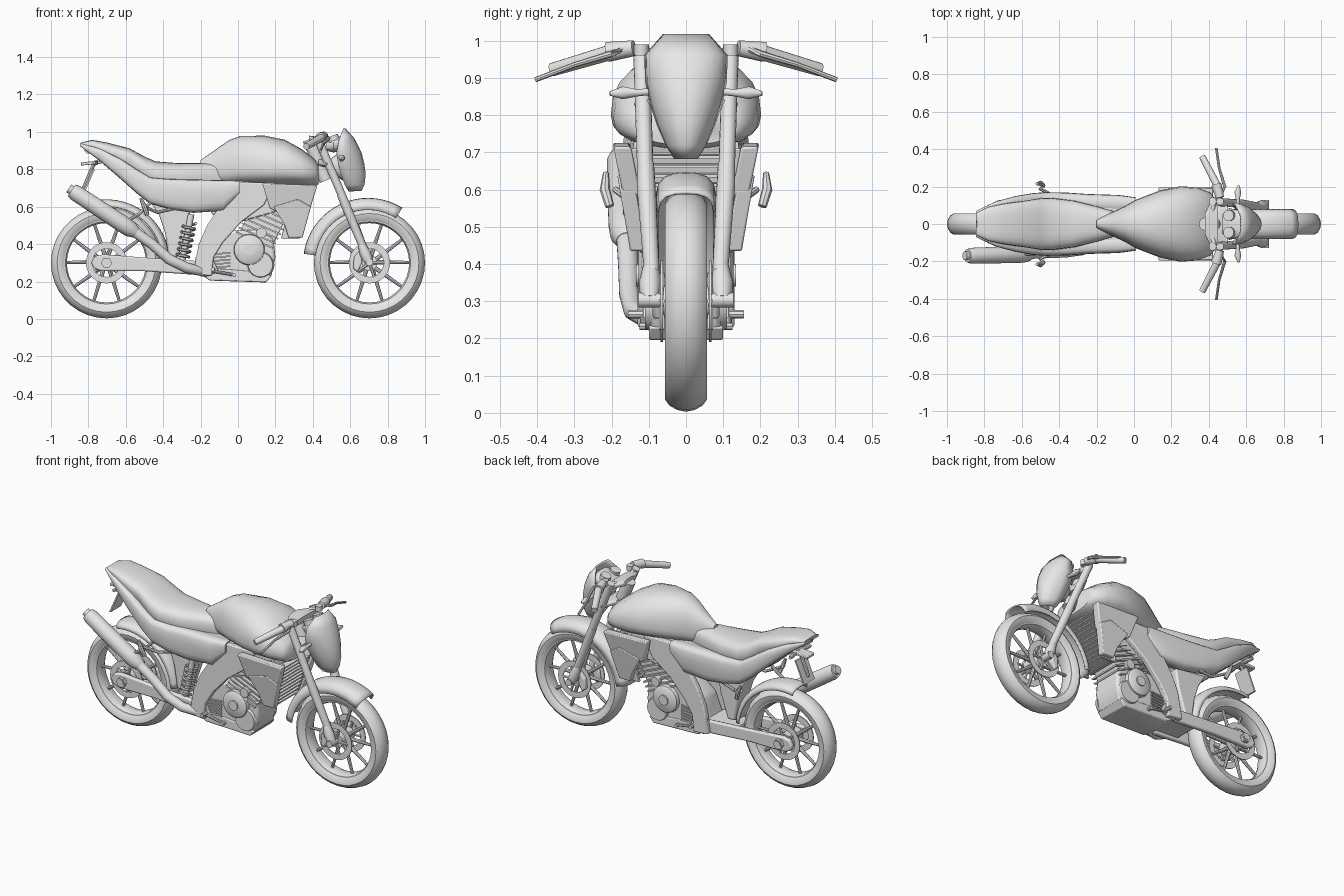
import bpy, bmesh, math
from mathutils import Vector

grey = bpy.data.materials.new("light_grey")
grey.diffuse_color = (0.8, 0.8, 0.8, 1)


def loft(name, rings, caps=True, wrap=False, closed=True, thick=0, bevel=0, angle=38):
    """Skin a list of equal-length point rings."""
    bm = bmesh.new()
    vs = [[bm.verts.new(p) for p in r] for r in rings]
    n, m = len(vs), len(vs[0])
    for i in range(n if wrap else n - 1):
        a, b = vs[i], vs[(i + 1) % n]
        for j in range(m if closed else m - 1):
            k = (j + 1) % m
            bm.faces.new((a[j], a[k], b[k], b[j]))
    if caps and closed and not wrap:
        bm.faces.new(vs[0])
        bm.faces.new(vs[-1])
    bmesh.ops.recalc_face_normals(bm, faces=bm.faces)
    me = bpy.data.meshes.new(name)
    bm.to_mesh(me)
    bm.free()
    me.materials.append(grey)
    me.shade_smooth()
    me.set_sharp_from_angle(angle=math.radians(angle))
    ob = bpy.data.objects.new(name, me)
    bpy.context.collection.objects.link(ob)
    if thick:
        mod = ob.modifiers.new("shell", 'SOLIDIFY')
        mod.thickness, mod.offset = thick, 0
    if bevel:
        mod = ob.modifiers.new("bevel", 'BEVEL')
        mod.width, mod.segments = bevel, 2
    return ob


def tube(name, pts, r, n=12):
    pts = [Vector(p) for p in pts]
    rs = r if isinstance(r, (list, tuple)) else [r] * len(pts)
    rings = []
    for i, p in enumerate(pts):
        t = (pts[min(i + 1, len(pts) - 1)] - pts[max(i - 1, 0)]).normalized()
        u = t.cross(Vector((0, 1, 0)) if abs(t.y) < .9 else Vector((0, 0, 1))).normalized()
        v = t.cross(u)
        rings.append([p + rs[i] * (u * math.cos(a) + v * math.sin(a))
                      for a in (2 * math.pi * k / n for k in range(n))])
    return loft(name, rings)


def lathe(name, prof, cx, cz, n=36):
    """Spin a closed (radius, y) profile about the y axis."""
    rings = []
    for k in range(n):
        a = 2 * math.pi * k / n
        rings.append([(cx + r * math.cos(a), y, cz + r * math.sin(a)) for r, y in prof])
    return loft(name, rings, wrap=True)


def plate(name, poly, y0, y1, bevel=0, lean=0):
    """Extrude an (x, z) outline from y0 to y1; lean shifts y with height."""
    return loft(name, [[(x, y + lean * (z - .6), z) for x, z in poly] for y in (y0, y1)], bevel=bevel)


def oval(x, yc, hw, zt, zm, zb, p=.8, n=24):
    pts = []
    for k in range(n):
        a = 2 * math.pi * k / n
        c, s = math.cos(a), math.sin(a)
        h = zt - zm if s > 0 else zm - zb
        pts.append((x, yc + hw * math.copysign(abs(c) ** p, c),
                    zm + h * math.copysign(abs(s) ** p, s)))
    return pts


def fender(name, cx, cz, a0, a1, r, hw, drop, n=18):
    rings = []
    for i in range(n + 1):
        a = math.radians(a0 + (a1 - a0) * i / n)
        row = []
        for k in range(9):
            t = -1 + k / 4
            rr = r - drop * abs(t) ** 2.5
            row.append((cx + rr * math.cos(a), hw * math.sin(t * math.pi / 2), cz + rr * math.sin(a)))
        rings.append(row)
    return loft(name, rings, closed=False, thick=.008, angle=60)


# Wheels
tyre = [(.225, -.04), (.245, -.053), (.264, -.056), (.28, -.045), (.292, -.024), (.297, 0)]
tyre += [(r, -y) for r, y in tyre[-2::-1]]
rim = [(.212, -.022), (.22, -.04), (.235, -.042), (.235, .042), (.22, .04), (.212, .022)]
for tag, cx in (("front", .703), ("rear", -.703)):
    lathe(tag + "_tyre", tyre, cx, .3)
    lathe(tag + "_rim", rim, cx, .3)
    tube(tag + "_hub", [(cx, -.06, .3), (cx, .06, .3)], .042, 20)
    tube(tag + "_axle", [(cx, -.128, .303), (cx, .128, .303)], .02)
    for k in range(5):
        for d in (-13, 13):
            a, b = math.radians(72 * k + 90 + d * .8), math.radians(72 * k + 90 + d * 1.35)
            tube(tag + "_spoke", [(cx + .035 * math.cos(a), 0, .3 + .035 * math.sin(a)),
                                  (cx + .22 * math.cos(b), 0, .3 + .22 * math.sin(b))], [.012, .008], 8)
    for y in (-.065, .065):
        lathe(tag + "_disc", [(.075, y - .003), (.11, y - .003), (.11, y + .003), (.075, y + .003)], cx, .3)
        for k in range(5):
            a = math.radians(72 * k)
            tube(tag + "_disc_arm", [(cx, y, .3), (cx + .08 * math.cos(a), y, .3 + .08 * math.sin(a))], .008, 6)

# Mudguards
fender("front_mudguard", .695, .3, 172, 58, .343, .077, .06)
fender("rear_hugger", -.703, .3, 102, 5, .335, .07, .035)
plate("rear_inner_guard", [(-.47, .63), (-.25, .6), (-.27, .48), (-.32, .33), (-.37, .33), (-.39, .46), (-.42, .55)], -.06, .06, .01)

# Front fork, calipers, handlebar, levers, indicators
for s in (1, -1):
    tube("fork_upper", [(.42, s * .12, .98), (.575, s * .108, .615)], .022, 16)
    tube("fork_lower", [(.55, s * .109, .67), (.575, s * .107, .61), (.67, s * .092, .38)], [.023, .025, .021], 16)
    tube("fork_foot", [(.66, s * .094, .40), (.68, s * .097, .35), (.70, s * .097, .305)], [.02, .03, .025], 12)
    plate("front_caliper", [(.62, .33), (.655, .37), (.665, .30), (.64, .25), (.615, .27)], s * .05, s * .09, .008)
    tube("handlebar", [(.40, 0, .95), (.42, s * .08, .965), (.455, s * .17, .975), (.41, s * .27, .95)], .012)
    tube("grip", [(.445, s * .205, .968), (.365, s * .36, .922)], [.021, .018], 14)
    tube("control_housing", [(.46, s * .14, .98), (.44, s * .21, .97)], [.022, .028], 10)
    tube("reservoir", [(.46, s * .12, .96), (.46, s * .12, .99)], .02)
    tube("lever", [(.46, s * .15, .985), (.485, s * .2, .965), (.455, s * .3, .935), (.44, s * .405, .895)], [.01, .009, .007, .007], 8)
    tube("front_indicator", [(.555, s * .08, .865), (.555, s * .13, .86), (.555, s * .17, .86), (.56, s * .205, .858)], [.01, .01, .018, .006], 10)
for x, z in ((.42, .955), (.47, .83)):
    loft("fork_clamp", [oval(x - .04, 0, .06, z + .025, z, z - .01), oval(x, 0, .14, z + .02, z, z - .02),
                        oval(x + .03, 0, .13, z + .015, z, z - .02)])
tube("steering_head", [(.38, 0, .96), (.47, 0, .74)], .035)

# Headlight fairing: open shell with lamp and dials
rows = []
for z, xf, xb, hw in ((1.015, .572, .562, .058), (.96, .62, .54, .107), (.89, .655, .527, .105),
                      (.83, .67, .535, .092), (.775, .678, .55, .074), (.72, .672, .57, .05), (.685, .655, .59, .028)):
    rows.append([(xb + (xf - xb) * math.sin(math.pi * k / 10) ** .8, hw * math.cos(math.pi * k / 10), z) for k in range(11)])
loft("headlight_fairing", rows, closed=False, thick=.01)
loft("headlight_body", [oval(.5, 0, .05, .86, .82, .78), oval(.56, 0, .075, .9, .82, .74), oval(.64, 0, .05, .88, .82, .75)])
loft("instrument_panel", [oval(.47, 0, .05, .94, .92, .9), oval(.51, 0, .085, .97, .93, .89), oval(.57, 0, .07, .98, .95, .9)])
for y in (-.045, .045):
    tube("dial", [(.52, y, .94), (.505, y, .98)], .03, 16)

# Fuel tank
loft("fuel_tank", [oval(x, 0, w, t, m, b, .85) for x, t, m, b, w in (
    (-.20, .85, .80, .74, .025), (-.12, .905, .80, .72, .062), (-.05, .955, .80, .72, .095), (.01, .978, .80, .72, .13),
    (.14, .98, .80, .715, .18), (.25, .958, .80, .71, .202), (.34, .908, .79, .71, .195),
    (.41, .855, .78, .71, .168), (.43, .825, .78, .72, .14))], angle=45)

# Seat and tail
loft("seat", [oval(x, 0, w, t, m, b, .7) for x, t, m, b, w in (
    (-.84, .943, .935, .925, .06), (-.78, .957, .93, .90, .09), (-.7, .943, .90, .86, .108), (-.58, .912, .86, .78, .125),
    (-.50, .868, .80, .73, .138), (-.44, .842, .77, .70, .14), (-.32, .833, .76, .68, .125),
    (-.2, .833, .76, .68, .095), (-.08, .83, .76, .68, .06))], angle=45)
for s in (1, -1):
    loft("side_panel", [oval(x, s * (o - h), h, t, m, b, .6, 16) for x, t, m, b, o, h in (
        (-.845, .94, .932, .924, .07, .034), (-.74, .912, .885, .845, .12, .035), (-.63, .858, .81, .75, .15, .04),
        (-.54, .80, .74, .67, .165, .045), (-.47, .757, .70, .615, .17, .045), (-.36, .748, .68, .585, .168, .045),
        (-.24, .745, .68, .567, .16, .045), (-.08, .742, .68, .578, .155, .045), (.012, .738, .71, .675, .142, .035))], angle=45)
    # Passenger foot rests
    tube("passenger_peg_strut", [(-.3, s * .13, .6), (-.43, s * .15, .57), (-.505, s * .19, .6)], .009, 8)
    tube("passenger_peg", [(-.52, s * .215, .645), (-.50, s * .218, .6), (-.485, s * .205, .555)], [.008, .014, .012], 8)
tube("tail_lamp", [(-.80, -.05, .905), (-.80, .05, .905)], .022)

# Number plate holder
plate("plate_bracket", [(-.84, .838), (-.73, .845), (-.73, .83), (-.84, .82)], -.035, .035, .004)
tube("plate_post", [(-.70, 0, .87), (-.77, 0, .83), (-.825, 0, .70)], .01, 8)
plate("number_plate", [(-.775, .80), (-.765, .80), (-.822, .67), (-.832, .67)], -.05, .05)
for s in (1, -1):
    tube("rear_indicator", [(-.76, s * .02, .835), (-.76, s * .07, .835), (-.77, s * .10, .835)], [.008, .014, .008], 8)

# Frame spars, shrouds and swingarm
for s in (1, -1):
    plate("frame_spar", [(0, .73), (.2, .73), (.14, .61), (.02, .52), (-.08, .41), (-.13, .33), (-.14, .23), (-.24, .24),
                         (-.21, .40), (-.165, .5), (-.1, .6)], s * .095, s * .13, .006)
    plate("upper_shroud", [(.13, .725), (.425, .715), (.385, .585), (.30, .54), (.17, .59)], s * .125, s * .172, .006, s * .2)
    plate("lower_shroud", [(.19, .60), (.32, .64), (.39, .60), (.345, .435), (.27, .435), (.25, .50)], s * .135, s * .178, .005, s * .17)
    plate("swingarm", [(-.785, .30), (-.765, .335), (-.72, .345), (-.5, .328), (-.22, .31), (-.17, .27),
                       (-.22, .235), (-.5, .255), (-.73, .255), (-.77, .27)], s * .075, s * .105, .008)
    tube("axle_nut", [(-.703, s * .1, .3), (-.703, s * .125, .3)], .03, 6)
    tube("foot_peg", [(-.13, s * .08, .265), (-.135, s * .155, .265)], .011, 8)
    tube("pedal_peg", [(-.02, s * .08, .233), (-.02, s * .125, .233)], .01, 8)
    tube("pedal", [(-.16, s * .115, .26), (-.02, s * .115, .235)], .008, 8)
    plate("peg_bracket", [(-.23, .33), (-.13, .31), (-.10, .25), (-.2, .225)], s * .1, s * .115, .004)
plate("swingarm_bridge", [(-.38, .30), (-.2, .31), (-.18, .25), (-.38, .26)], -.08, .08, .008)
plate("airbox", [(-.2, .74), (.38, .73), (.34, .62), (.16, .56), (-.05, .5), (-.14, .56)], -.1, .1, .01)

# Rear spring
coil = []
for k in range(97):
    a, f = k * 2 * math.pi / 16, k / 96
    coil.append((-.258 - .038 * f + .033 * math.cos(a), -.075 + .033 * math.sin(a), .51 - .18 * f))
tube("shock_spring", coil, .008, 6)
tube("shock_rod", [(-.25, -.075, .56), (-.30, -.075, .30)], .017)

# Radiator with slats
plate("radiator_core", [(.30, .70), (.37, .70), (.30, .44), (.24, .44)], -.115, .115, .005)
for k in range(11):
    z = .695 - k * .025
    x = .395 - (.70 - z) * .28
    plate("radiator_slat", [(x - .03, z), (x + .01, z - .004), (x + .01, z - .012), (x - .03, z - .008)], -.125, .125)
for s in (1, -1):
    plate("radiator_side", [(.30, .71), (.405, .71), (.33, .43), (.23, .43)], s * .118, s * .138, .004, s * .08)

# Engine
plate("crankcase", [(-.2, .25), (-.12, .215), (.15, .2), (.18, .235), (.2, .33), (.19, .43), (.1, .48), (-.05, .47), (-.14, .4)], -.095, .095, .015)
plate("belly_pan", [(-.22, .25), (-.15, .205), (.15, .195), (.18, .23), (.12, .25), (-.1, .27)], -.1, .1, .006)
plate("cylinder_block", [(.0, .45), (.18, .38), (.27, .56), (.09, .63)], -.085, .085, .008)
for k in range(7):
    f = k / 7
    x, z = .02 + .1 * f, .44 + .17 * f
    plate("cooling_fin", [(x - .03, z + .02), (x + .165, z - .065), (x + .168, z - .057), (x - .027, z + .028)], -.105, .105)
for s in (1, -1):
    tube("round_cover", [(.06, s * .08, .37), (.06, s * .118, .37), (.06, s * .128, .37)], [.085, .08, .065], 24)
    tube("cover_boss", [(.06, s * .12, .37), (.06, s * .135, .37)], .03, 16)
    tube("lower_cover", [(.12, s * .08, .29), (.12, s * .11, .29)], [.075, .065], 20)
    tube("upper_cover", [(.125, s * .07, .46), (.125, s * .12, .46)], .028, 16)
    for k in range(6):
        z = .25 + k * .018
        plate("side_vent", [(-.145, z), (-.04, z + .01), (-.04, z + .018), (-.145, z + .008)], s * .09, s * .105)

# Exhaust
tube("exhaust_pipe", [(-.12, -.06, .24), (-.2, -.11, .255), (-.28, -.14, .275), (-.37, -.152, .32),
                      (-.46, -.155, .40), (-.57, -.16, .478)], [.022, .025, .028, .028, .028, .028], 14)
tube("muffler", [(-.545, -.158, .46), (-.575, -.16, .48), (-.62, -.163, .51), (-.87, -.17, .675), (-.89, -.17, .688)],
     [.03, .044, .046, .043, .036], 18)
tube("muffler_tip", [(-.88, -.17, .682), (-.905, -.17, .698)], .024, 14)
tube("muffler_hanger", [(-.45, -.14, .64), (-.53, -.16, .56), (-.60, -.16, .52)], .009, 8)
